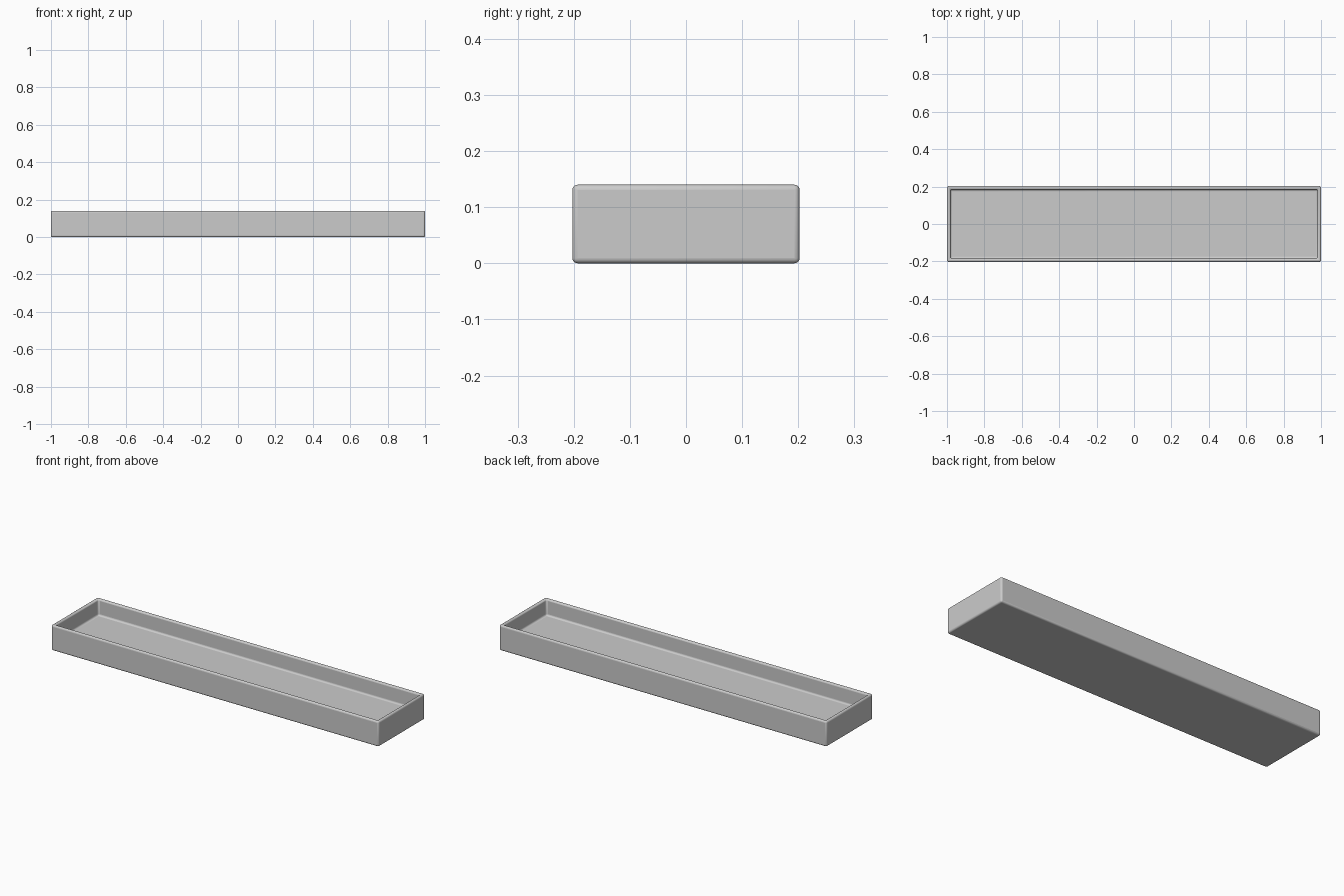
import bpy, bmesh
from mathutils import Vector

if "Cube" in bpy.data.objects:
    bpy.data.objects.remove(bpy.data.objects["Cube"])

LENGTH, WIDTH, HEIGHT = 2.0, 0.405, 0.14
WALL, FLOOR_Z, ROUND = 0.026, 0.05, 0.0125

# Solid block standing on the ground
bm = bmesh.new()
bmesh.ops.create_cube(bm, size=1)
bmesh.ops.scale(bm, vec=(LENGTH, WIDTH, HEIGHT), verts=bm.verts)
bmesh.ops.translate(bm, vec=(0, 0, HEIGHT / 2), verts=bm.verts)

# Hollow: inset the top, then sink it to the tray floor
bm.normal_update()
top = max(bm.faces, key=lambda f: f.calc_center_median().z)
bmesh.ops.inset_region(bm, faces=[top], thickness=WALL)
ext = bmesh.ops.extrude_discrete_faces(bm, faces=[top])
bmesh.ops.translate(bm, vec=Vector((0, 0, FLOOR_Z - HEIGHT)), verts=ext["faces"][0].verts)
bmesh.ops.recalc_face_normals(bm, faces=bm.faces)

mesh = bpy.data.meshes.new("tray")
bm.to_mesh(mesh)
bm.free()
tray = bpy.data.objects.new("tray", mesh)
bpy.context.collection.objects.link(tray)

# Soft rounding on every edge
bevel = tray.modifiers.new("rounded_edges", "BEVEL")
bevel.width = ROUND
bevel.segments = 4
bevel.limit_method = "ANGLE"

bpy.context.view_layer.objects.active = tray
tray.select_set(True)
bpy.ops.object.shade_smooth_by_angle()
